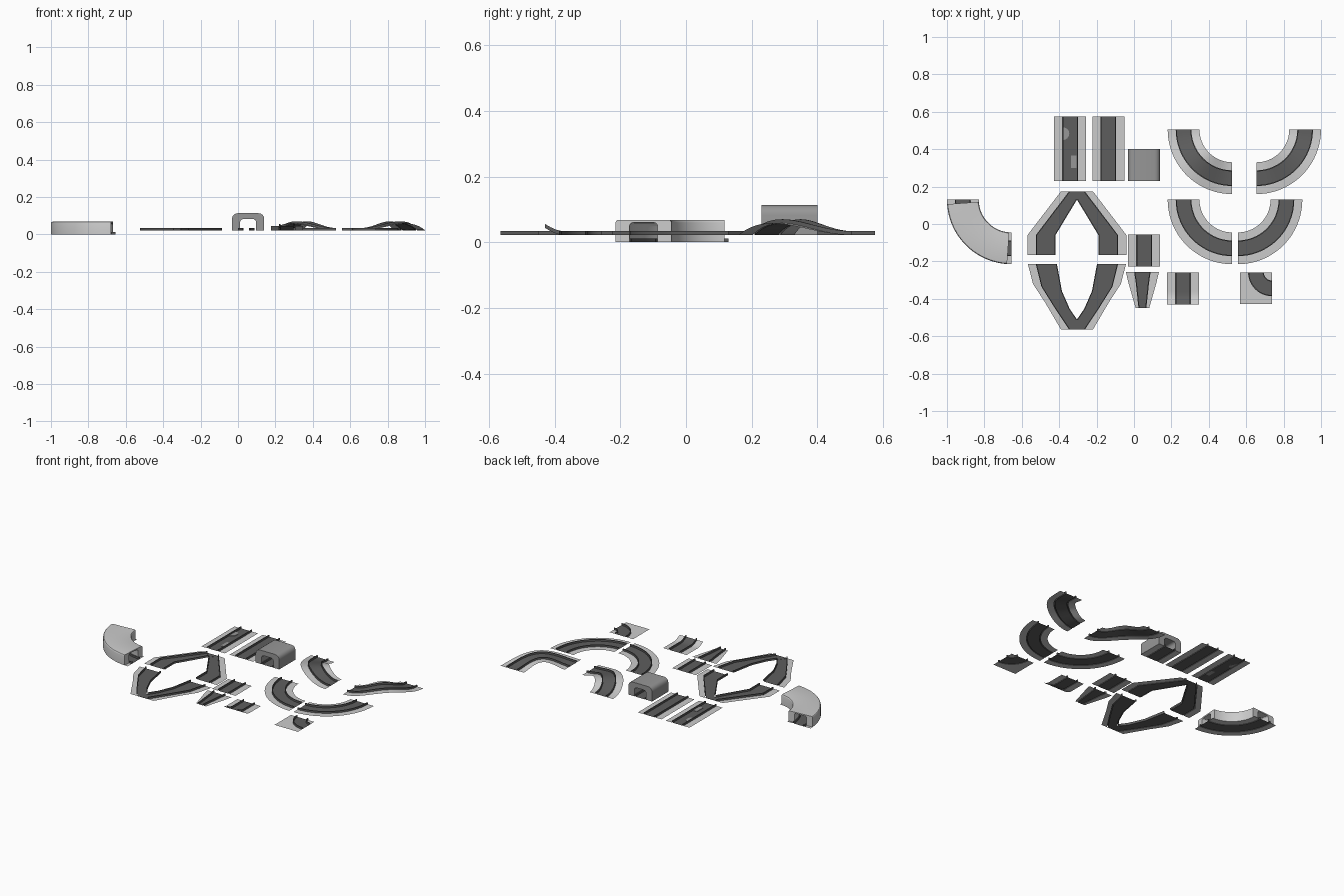
import bpy, bmesh
from math import sin, cos, pi, radians
from mathutils import Vector

cube = bpy.data.objects.get("Cube")
if cube:
    bpy.data.objects.remove(cube, do_unlink=True)


def material(name, v):
    m = bpy.data.materials.new(name)
    m.use_nodes = True
    m.diffuse_color = (v, v, v, 1)
    m.node_tree.nodes["Principled BSDF"].inputs["Base Color"].default_value = (v, v, v, 1)
    return m


MATS = [material("light grey verge", 0.6), material("dark asphalt", 0.11),
        material("mid grey concrete", 0.31)]
LIGHT, DARK, MID = range(3)
GROUND, CURB, THICK = 0.022, 0.012, 0.006
HALF, ROAD = 0.086, 0.042           # half width of tile and of road
R_IN, R_OUT = 0.175, 0.345          # bend radii
R_MID = (R_IN + R_OUT) / 2


def finish(name, bm, closed=False):
    bmesh.ops.remove_doubles(bm, verts=bm.verts, dist=0.0001)
    bmesh.ops.recalc_face_normals(bm, faces=bm.faces)
    bm.normal_update()
    if not closed and sum(f.normal.z * f.calc_area() for f in bm.faces) < 0:
        bmesh.ops.reverse_faces(bm, faces=bm.faces)
    mesh = bpy.data.meshes.new(name)
    bm.to_mesh(mesh)
    bm.free()
    for m in MATS:
        mesh.materials.append(m)
    ob = bpy.data.objects.new(name, mesh)
    bpy.context.collection.objects.link(ob)
    bpy.ops.object.select_all(action="DESELECT")
    ob.select_set(True)
    bpy.context.view_layer.objects.active = ob
    bpy.ops.object.shade_smooth_by_angle(angle=radians(30))
    return ob


def sweep(name, rows, mats, closed=False):
    """Skin rows of points; closed rows are capped at both ends."""
    bm = bmesh.new()
    grid = [[bm.verts.new(p) for p in row] for row in rows]
    n = len(rows[0])
    for a, b in zip(grid, grid[1:]):
        for i in range(n if closed else n - 1):
            j = (i + 1) % n
            bm.faces.new((a[i], a[j], b[j], b[i])).material_index = mats[i]
    if closed:
        for row in (grid[0], grid[-1]):
            bm.faces.new(row).material_index = mats[0]
    return finish(name, bm, closed)


def road(name, frames, z=GROUND):
    """Frames hold verge, road edge, road edge, verge as xy, then a rise."""
    rows = []
    for a, b, c, d, rise in frames:
        a, b, c, d = (Vector((p[0], p[1], z + rise)) for p in (a, b, c, d))
        side = (c - b).normalized() * THICK
        up = Vector((0, 0, CURB))
        rows.append([a, b, b + up, b + side + up, b + side,
                     c - side, c - side + up, c + up, c, d])
    return sweep(name, rows, [LIGHT] + [DARK] * 7 + [LIGHT])


def straight(name, x, y0, y1, rises=((0, 0), (1, 0))):
    return road(name, [([(x + u, y0 + (y1 - y0) * t) for u in (-HALF, -ROAD, ROAD, HALF)] + [h])
                       for t, h in rises])


def polar(cx, cy, r, a):
    return (cx + r * cos(a), cy + r * sin(a))


def bend(name, cx, cy, start, hill=0, z=GROUND, n=20):
    frames = []
    for i in range(n + 1):
        a = radians(start) + pi / 2 * i / n
        frames.append([polar(cx, cy, r, a) for r in (R_IN, R_MID - ROAD, R_MID + ROAD, R_OUT)]
                      + [hill * sin(pi * i / n) ** 2])
    return road(name, frames, z)


def arch(half, height, cut, steps=4):
    """Open arch outline with rounded shoulders, from left foot to right foot."""
    pts = [(-half, 0)]
    for side, a0 in ((-1, pi), (1, pi / 2)):
        for i in range(steps + 1):
            a = a0 - pi / 2 * i / steps
            pts.append((side * (half - cut) + cut * cos(a), height - cut + cut * sin(a)))
    return pts + [(half, 0)]


def plate(name, pts, z, mat, height=0.003):
    bm = bmesh.new()
    f = bm.faces.new([bm.verts.new((x, y, z)) for x, y in pts])
    ext = bmesh.ops.extrude_face_region(bm, geom=[f])
    bmesh.ops.translate(bm, vec=(0, 0, height),
                        verts=[v for v in ext["geom"] if isinstance(v, bmesh.types.BMVert)])
    for f in bm.faces:
        f.material_index = mat
    return finish(name, bm, True)


# Straight tiles
straight("patched_straight", -0.342, 0.23, 0.575)
straight("long_straight", -0.137, 0.23, 0.575)
straight("short_straight", 0.054, -0.226, -0.056)
straight("tunnel_floor", 0.054, 0.23, 0.40)
straight("ramp_straight", 0.262, -0.43, -0.258,
         [(t / 10, 0.022 * max(0, 1 - t / 3) ** 1.5) for t in range(11)])

# Patches on the first straight
plate("round_patch", [polar(-0.38, 0.483, 0.034, -pi / 2 + pi * i / 12) for i in range(13)],
      GROUND, MID)
plate("square_patch", [(-0.336, 0.30), (-0.307, 0.30), (-0.307, 0.365), (-0.336, 0.365)],
      GROUND, MID)

# Bends: two with a hill, two flat
bend("hill_bend_left", 0.525, 0.505, 180, hill=0.036)
bend("hill_bend_right", 0.655, 0.505, 270, hill=0.036)
bend("flat_bend_left", 0.525, 0.13, 180)
bend("flat_bend_right", 0.555, 0.13, 270)

# Straight tunnel shell
shell = arch(HALF, 0.091, 0.03) + arch(0.043, 0.060, 0.018)[::-1]
sweep("tunnel_shell", [[(0.054 + x, y, GROUND + z) for x, z in shell] for y in (0.23, 0.40)],
      [MID] * len(shell), closed=True)

# Covered bend
bend("covered_bend_floor", -0.655, 0.13, 180, z=0)
shell = arch(0.085, 0.068, 0.008, 3) + arch(0.043, 0.060, 0.012, 3)[::-1]
rows = []
for i in range(21):
    a = radians(184 + 82 * i / 20)
    rows.append([polar(-0.655, 0.13, R_MID + u, a) + (z,) for u, z in shell])
sweep("covered_bend_shell", rows, [LIGHT] * len(shell), closed=True)

# Fork halves, mirrored about their own centre line
FORK_X = -0.305
upper = [((-.265, -.165), (-.22, -.165), (-.115, -.165)),
         ((-.265, -.06), (-.22, -.06), (-.115, -.06)),
         ((-.085, .175), (-.042, .175), (0, .13))]
lower = [((-.262, -.215), (-.22, -.215), (-.107, -.215)),
         ((-.235, -.32), (-.19, -.335), (-.08, -.36)),
         ((-.17, -.42), (-.115, -.455), (-.038, -.455)),
         ((-.085, -.565), (-.042, -.565), (0, -.51))]
for name, edges in (("fork_back", upper), ("fork_front", lower)):
    ob = road(name, [(a, b, c, c, 0) for a, b, c in edges])
    ob.location.x = FORK_X
    ob.modifiers.new("Mirror", "MIRROR")
    (x, y), apex = edges[-1][1:]
    tip = plate(name + "_tip", [(x, y), (-x, y), apex], GROUND, DARK, 0.001)
    tip.location.x = FORK_X

# Tapered end tile
road("tapered_end", [[(0.045 + s, y) for s in (-w, -r, r, w)] + [0] for y, w, r in
                     ((-0.257, 0.088, 0.044), (-0.31, 0.076, 0.036), (-0.45, 0.036, 0.021))])

# Tight corner on a square tile
frames = []
for i in range(17):
    a = pi + pi / 2 * i / 16
    edge = 0.171 / max(abs(cos(a)), abs(sin(a)))
    frames.append([polar(0.738, -0.258, r, a) for r in (0, 0.044, 0.128, edge)] + [0])
road("tight_corner", frames)
